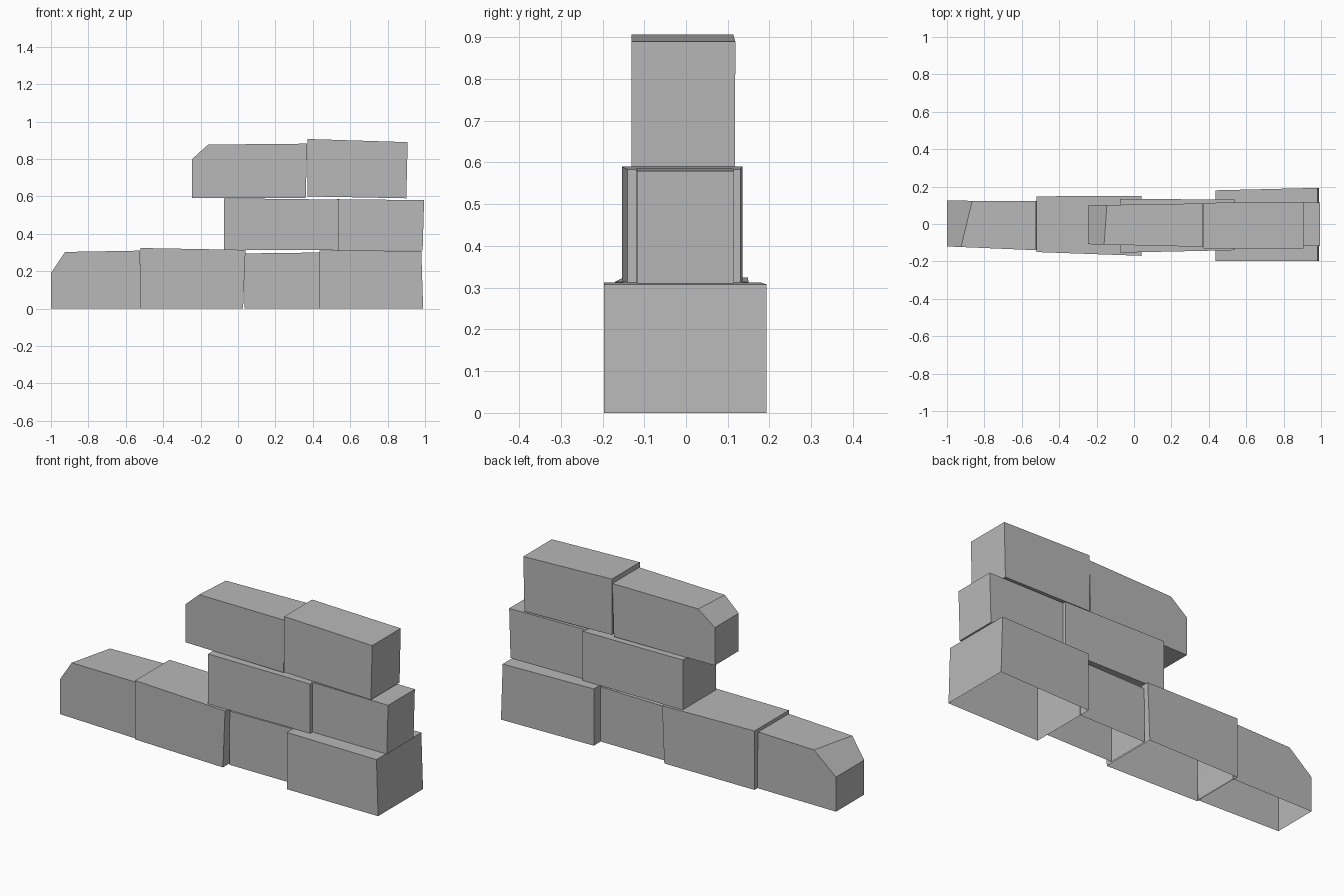
import bpy
import bmesh

cube = bpy.data.objects.get("Cube")
if cube:
    bpy.data.objects.remove(cube, do_unlink=True)

# One stone grey for the whole wall
STONE = (0.48, 0.48, 0.48, 1.0)
stone = bpy.data.materials.new("stone_grey")
stone.use_nodes = True
stone.diffuse_color = STONE
shader = next(n for n in stone.node_tree.nodes if n.type == 'BSDF_PRINCIPLED')
shader.inputs["Base Color"].default_value = STONE


def brick(name, left, right, bottom, top, left_depth, right_depth,
          lean=0.0, bevel=None, open_bottom=False):
    """Uneven block: bottom and top hold heights at the left and right ends,
    depths hold (front, back), lean shifts the lower right edge along x,
    bevel holds (end height, front width, back width) of a cut left corner."""

    def depth(x, side):
        t = (x - left) / (right - left)
        return left_depth[side] * (1 - t) + right_depth[side] * t

    def outline(side):
        points = [(left, bottom[0]), (right + lean, bottom[1]), (right, top[1])]
        if bevel:
            points += [(left + bevel[1 + side], top[0]), (left, bevel[0])]
        else:
            points.append((left, top[0]))
        return [(x, depth(x, side), z) for x, z in points]

    bm = bmesh.new()
    front = [bm.verts.new(p) for p in outline(0)]
    back = [bm.verts.new(p) for p in outline(1)]
    bm.faces.new(front)
    bm.faces.new(back[::-1])
    count = len(front)
    for i in range(count):
        j = (i + 1) % count
        if open_bottom and i == 0:
            continue
        bm.faces.new((front[j], front[i], back[i], back[j]))
    bmesh.ops.recalc_face_normals(bm, faces=bm.faces)
    mesh = bpy.data.meshes.new(name)
    bm.to_mesh(mesh)
    bm.free()
    mesh.materials.append(stone)
    obj = bpy.data.objects.new(name, mesh)
    bpy.context.scene.collection.objects.link(obj)
    return obj


# Bottom course, hollow underneath
GROUND = (0, 0)
brick("bottom_end_brick", left=-1, right=-0.525, bottom=GROUND, top=(0.303, 0.31),
      left_depth=(-0.12, 0.125), right_depth=(-0.14, 0.122), lean=0.01,
      bevel=(0.19, 0.075, 0.135), open_bottom=True)
brick("bottom_long_brick", left=-0.52, right=0.04, bottom=GROUND, top=(0.324, 0.314),
      left_depth=(-0.15, 0.148), right_depth=(-0.17, 0.15), lean=-0.013,
      open_bottom=True)
brick("bottom_narrow_brick", left=0.035, right=0.437, bottom=GROUND, top=(0.295, 0.3),
      left_depth=(-0.125, 0.12), right_depth=(-0.125, 0.12), open_bottom=True)
brick("bottom_wide_brick", left=0.435, right=0.98, bottom=GROUND, top=(0.312, 0.308),
      left_depth=(-0.197, 0.18), right_depth=(-0.197, 0.193), lean=0.01,
      open_bottom=True)

# Middle course
brick("middle_long_brick", left=-0.075, right=0.537, bottom=(0.315, 0.312),
      top=(0.59, 0.583), left_depth=(-0.153, 0.135), right_depth=(-0.14, 0.13))
brick("middle_end_brick", left=0.53, right=0.995, bottom=(0.312, 0.31),
      top=(0.585, 0.58), left_depth=(-0.12, 0.112), right_depth=(-0.117, 0.115),
      lean=-0.008)

# Top course
brick("top_end_brick", left=-0.245, right=0.37, bottom=(0.592, 0.592),
      top=(0.877, 0.882), left_depth=(-0.108, 0.1), right_depth=(-0.122, 0.11),
      lean=-0.008, bevel=(0.8, 0.085, 0.1))
brick("top_tall_brick", left=0.372, right=0.907, bottom=(0.6, 0.59),
      top=(0.907, 0.89), left_depth=(-0.13, 0.113), right_depth=(-0.13, 0.118),
      lean=-0.007)
